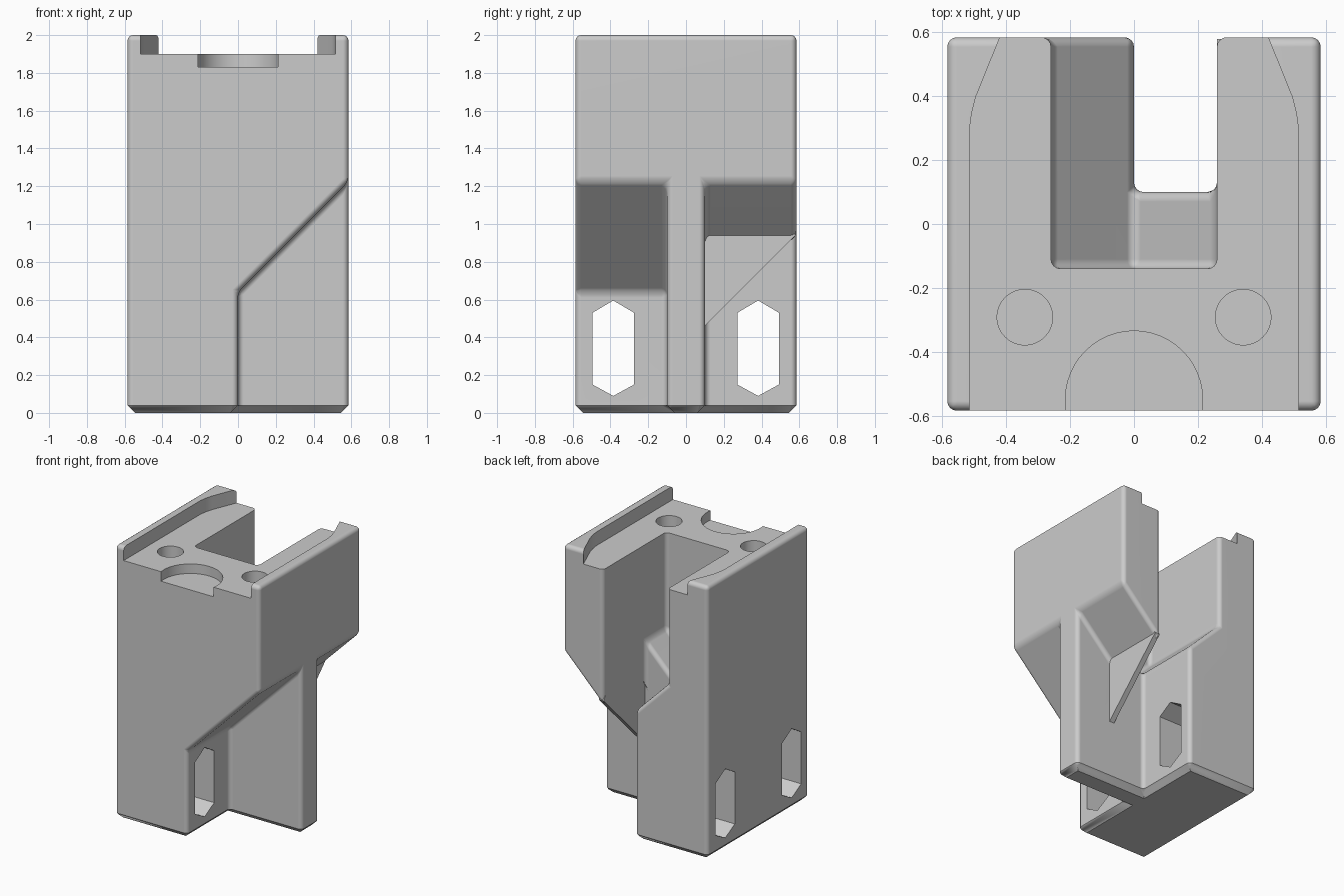
import bpy, bmesh, math
from mathutils import Vector

old = bpy.data.objects.get("Cube")
if old:
    bpy.data.objects.remove(old)

grey = bpy.data.materials.new("plain_grey")
grey.use_nodes = True
colour = (0.6, 0.6, 0.6, 1)
grey.diffuse_color = colour
grey.node_tree.nodes["Principled BSDF"].inputs["Base Color"].default_value = colour

W = 0.585     # half width and half depth
EDGE = 0.03   # rounded edge radius
FOOT = 0.04   # chamfer at the base


def prism(name, pts, axis, lo, hi):
    """Extrude a 2D outline along an axis; the outline uses the other two axes in order."""
    def place(p, t):
        c = list(p)
        c.insert("xyz".index(axis), t)
        return Vector(c)
    bm = bmesh.new()
    face = bm.faces.new([bm.verts.new(place(p, lo)) for p in pts])
    ext = bmesh.ops.extrude_face_region(bm, geom=[face])
    shift = place((0, 0), hi - lo)
    bmesh.ops.translate(bm, vec=shift,
                        verts=[v for v in ext["geom"] if isinstance(v, bmesh.types.BMVert)])
    bmesh.ops.recalc_face_normals(bm, faces=bm.faces[:])
    me = bpy.data.meshes.new(name)
    bm.to_mesh(me)
    bm.free()
    me.materials.append(grey)
    ob = bpy.data.objects.new(name, me)
    bpy.context.collection.objects.link(ob)
    return ob


def rect(a, b, c, d):
    return [(a, c), (b, c), (b, d), (a, d)]


def circle(x, y, r, n=48):
    return [(x + r * math.cos(math.tau * i / n), y + r * math.sin(math.tau * i / n))
            for i in range(n)]


def cut(target, cutter):
    mod = target.modifiers.new("cut", "BOOLEAN")
    mod.operation, mod.solver, mod.object = "DIFFERENCE", "EXACT", cutter
    bpy.context.view_layer.objects.active = target
    bpy.ops.object.modifier_apply(modifier=mod.name)
    bpy.data.objects.remove(cutter)


# Main block
body = prism("body", rect(-W, W, -W, W), "z", 0, 2)

# Lower notches on both sides of the central rib
notch = [(0, -0.1), (0.7, -0.1), (0.7, 1.34), (0, 0.64)]
cut(body, prism("front_notch", notch, "y", -0.7, -0.1))
cut(body, prism("back_notch", notch, "y", 0.1, 0.7))

# Rear slot with a V-shaped floor, open below behind the rib
vee = [(-0.26, 2.1), (-0.26, 1.2), (0, 0.94), (0.26, 1.2), (0.26, 2.1)]
cut(body, prism("slot", vee, "y", -0.14, 0.7))
cut(body, prism("slot_opening", rect(0, 0.26, 0.1, 0.7), "z", -0.1, 2.1))

# Chamfered base, then rounded edges everywhere above it
bm = bmesh.new()
bm.from_mesh(body.data)
bmesh.ops.remove_doubles(bm, verts=bm.verts[:], dist=0.0005)
bmesh.ops.dissolve_limit(bm, angle_limit=0.02, verts=bm.verts[:], edges=bm.edges[:])
base = [e for e in bm.edges if max(v.co.z for v in e.verts) < 0.001]
bmesh.ops.bevel(bm, geom=base, offset=FOOT, segments=1, affect="EDGES")
upper = [e for e in bm.edges if max(v.co.z for v in e.verts) > FOOT + 0.01
         and e.calc_face_angle(0) > 0.1]
bmesh.ops.bevel(bm, geom=upper, offset=EDGE, segments=4, profile=0.5,
                affect="EDGES", clamp_overlap=True)
bm.to_mesh(body.data)
bm.free()

# Top recess between two side rails that flare inward at the back
rail = [(0.515, -0.7), (0.515, 0.3), (0.508, 0.35), (0.495, 0.4), (0.42, 0.585), (0.373, 0.7)]
cut(body, prism("top_recess", rail + [(-x, y) for x, y in reversed(rail)], "z", 1.9, 2.1))

# Round pocket at the front edge and two blind holes
cut(body, prism("front_pocket", circle(0, -0.55, 0.215), "z", 1.83, 2.1))
for side in (-1, 1):
    cut(body, prism("blind_hole", circle(side * 0.342, -0.292, 0.087), "z", 1.7, 2.1))

# Tall hexagonal windows through the lower wall
for y in (-0.385, 0.382):
    hexagon = [(y, 0.09), (y + 0.11, 0.15), (y + 0.11, 0.53),
               (y, 0.595), (y - 0.11, 0.53), (y - 0.11, 0.15)]
    cut(body, prism("window", hexagon, "x", -0.7, 0.2))

# Thin triangular web under the rear arm
web = prism("support_web", [(0.06, 0.42), (0.58, 0.94), (0.55, 0.99), (0.06, 0.99)],
            "x", 0.26, 0.30)

# Smooth shading with sharp creases
for ob in (body, web):
    bpy.ops.object.select_all(action="DESELECT")
    ob.select_set(True)
    bpy.context.view_layer.objects.active = ob
    bpy.ops.object.shade_smooth_by_angle(angle=math.radians(30))
weighted = body.modifiers.new("even_normals", "WEIGHTED_NORMAL")
weighted.keep_sharp = True
